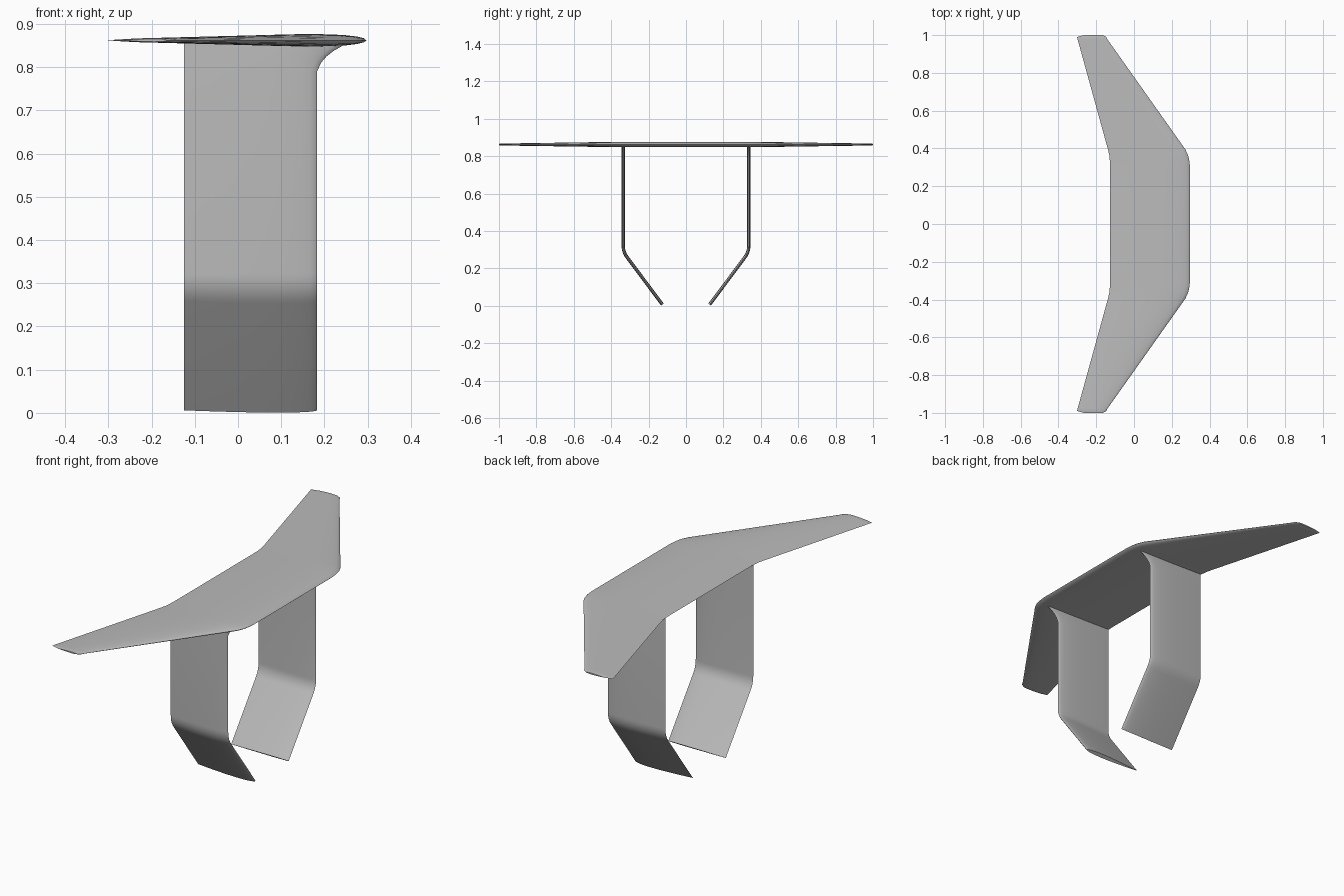
import bpy
import bmesh
from math import pi, cos, sqrt, radians
from mathutils import Vector

if "Cube" in bpy.data.objects:
    bpy.data.objects.remove(bpy.data.objects["Cube"], do_unlink=True)

grey = bpy.data.materials.new("plain grey")
grey.use_nodes = True
grey.diffuse_color = (0.5, 0.5, 0.5, 1)
grey.node_tree.nodes["Principled BSDF"].inputs["Base Color"].default_value = (0.5, 0.5, 0.5, 1)


def foil(steps=14):
    """Closed symmetric foil: (chord fraction from the nose, height from -1 to 1)."""
    def height(c):
        return 10 * (0.2969 * sqrt(c) - 0.126 * c - 0.3516 * c**2
                     + 0.2843 * c**3 - 0.1036 * c**4)
    side = [(1 - cos(pi * i / steps)) / 2 for i in range(steps + 1)]
    upper = [(c, height(c)) for c in reversed(side)]
    lower = [(c, -height(c)) for c in side[1:-1]]
    return upper + lower


def loft(name, rings):
    """Skin a list of equal-length rings and cap both ends."""
    bm = bmesh.new()
    loops = [[bm.verts.new(p) for p in ring] for ring in rings]
    n = len(loops[0])
    for a, b in zip(loops, loops[1:]):
        for i in range(n):
            j = (i + 1) % n
            bm.faces.new((a[i], a[j], b[j], b[i]))
    bm.faces.new(loops[0])
    bm.faces.new(loops[-1])
    bmesh.ops.recalc_face_normals(bm, faces=bm.faces)
    mesh = bpy.data.meshes.new(name)
    bm.to_mesh(mesh)
    bm.free()
    mesh.materials.append(grey)
    ob = bpy.data.objects.new(name, mesh)
    bpy.context.collection.objects.link(ob)
    bpy.ops.object.select_all(action='DESELECT')
    ob.select_set(True)
    bpy.context.view_layer.objects.active = ob
    bpy.ops.object.shade_smooth_by_angle(angle=radians(40))
    return ob


section = foil()

# Swept wing: span position, trailing edge, leading edge
half = [(0.30, -0.127, 0.297), (0.335, -0.128, 0.293), (0.365, -0.131, 0.286),
        (0.395, -0.138, 0.272), (0.975, -0.298, -0.139), (0.99, -0.302, -0.147),
        (1.0, -0.265, -0.165)]
stations = [(-y, t, l) for y, t, l in reversed(half)] + half
wing = []
for y, trail, lead in stations:
    chord = lead - trail
    thick = 0.034 * chord
    wing.append([(lead - c * chord, y, 0.862 + h * thick) for c, h in section])
loft("wing", wing)

# Strut centre line: straight drop, rounded bend, slanted lower blade
start, corner, end = Vector((0.336, 0.323)), Vector((0.336, 0.287)), Vector((0.314, 0.258))
bend = [start.lerp(corner, k / 6).lerp(corner.lerp(end, k / 6), k / 6) for k in range(7)]
flare = [(0.862, 0.27), (0.85, 0.243), (0.838, 0.222), (0.825, 0.205),
         (0.81, 0.192), (0.79, 0.183)]
path = [(Vector((0.336, z)), lead) for z, lead in flare]
path += [(p, 0.183) for p in bend + [Vector((0.126, 0.006))]]


def strut(name, side):
    rings = []
    for k, (p, lead) in enumerate(path):
        before, after = path[max(k - 1, 0)][0], path[min(k + 1, len(path) - 1)][0]
        d = (after - before).normalized()
        across = Vector((-d.y, d.x)) * 0.009
        rings.append([(lead - c * (lead + 0.125), side * (p.x + h * across.x),
                       p.y + h * across.y) for c, h in section])
    loft(name, rings)


strut("right_strut", -1)
strut("left_strut", 1)
